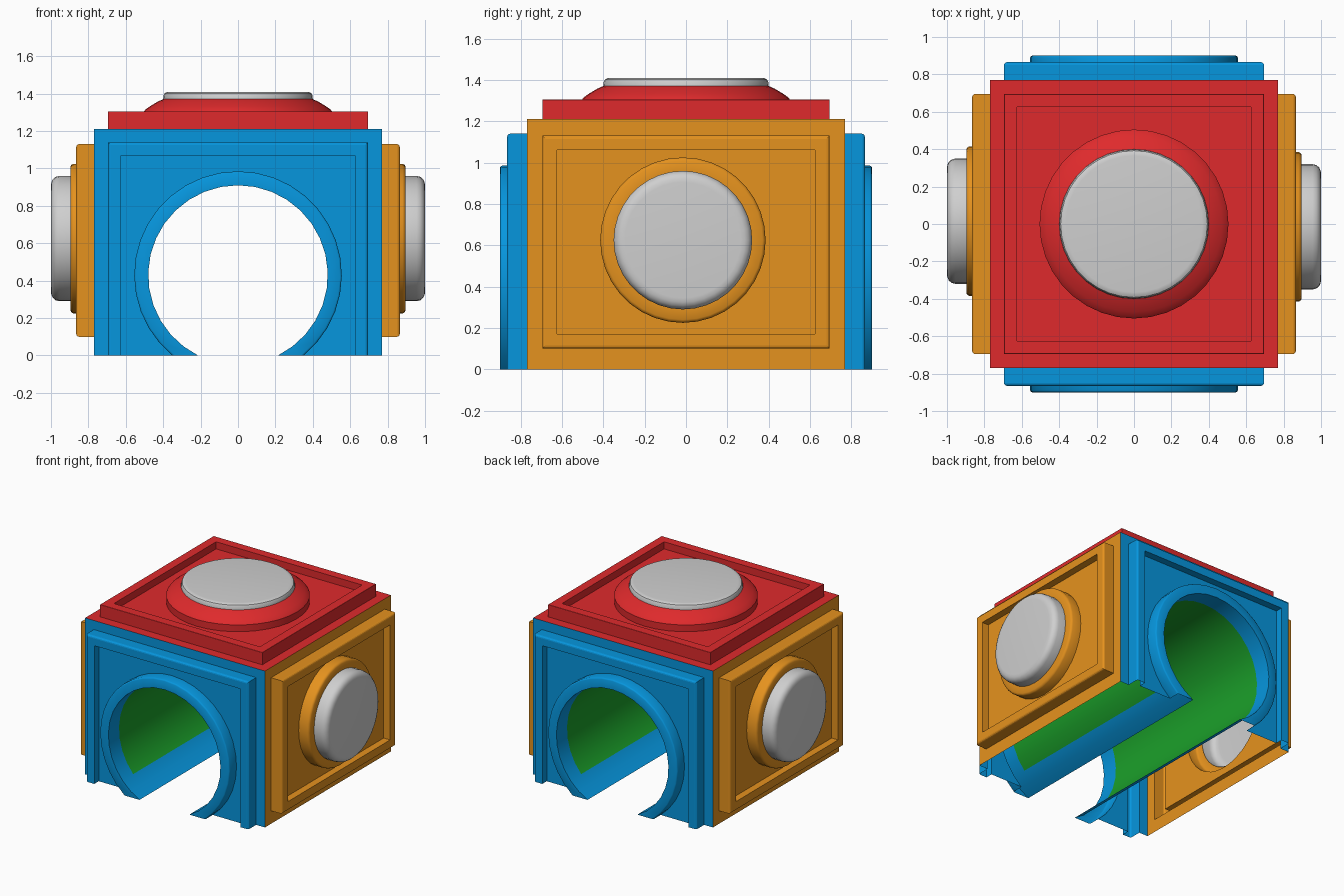
import bpy, bmesh, math
from mathutils import Matrix, Vector

if "Cube" in bpy.data.objects:
    bpy.data.objects.remove(bpy.data.objects["Cube"])

B, H = 0.77, 1.21          # body half width and height
CZ = 0.43                  # tunnel centre height
D = 0.04                   # height of the recessed panels above the body


def material(name, rgb):
    m = bpy.data.materials.new(name)
    lin = [(c / 255 / 12.92 if c < 11 else ((c / 255 + 0.055) / 1.055) ** 2.4) for c in rgb]
    m.diffuse_color = (*lin, 1)
    m.use_nodes = True
    m.node_tree.nodes["Principled BSDF"].inputs["Base Color"].default_value = m.diffuse_color
    return m


BLUE = material("blue", (6, 150, 222))
ORANGE = material("orange", (229, 146, 30))
RED = material("red", (223, 42, 44))
GREY = material("light_grey", (207, 207, 207))
GREEN = material("green", (27, 160, 42))


# local (u, v, height) -> world placement of each side
def side_matrix(u, v, h, origin):
    m = Matrix((u, v, h)).transposed().to_4x4()
    m.translation = Vector(origin)
    return m


FRONT = side_matrix((1, 0, 0), (0, 0, 1), (0, -1, 0), (0, -B, 0))
RIGHT = side_matrix((0, 1, 0), (0, 0, 1), (1, 0, 0), (B, 0, 0))
TOP = side_matrix((1, 0, 0), (0, 1, 0), (0, 0, 1), (0, 0, H))
TURN = Matrix.Rotation(math.pi, 4, 'Z')


def rect(w, v0, v1):
    return [(w, v0), (w, v1), (-w, v1), (-w, v0)]


def circle(r, u, v, n=36):
    return [(u + r * math.cos(2 * math.pi * i / n), v + r * math.sin(2 * math.pi * i / n)) for i in range(n)]


def arch(r, n=28):
    a = math.asin(-CZ / r)
    step = (math.pi - 2 * a) / n
    return [(r * math.cos(a + i * step), CZ + r * math.sin(a + i * step)) for i in range(n + 1)]


def sweep(bm, loops, closed):
    """Join a list of (points, height) loops into a skin; return the vertex rings."""
    rings = [[bm.verts.new((u, v, h)) for u, v in pts] for pts, h in loops]
    for a, b in zip(rings, rings[1:]):
        n = len(a)
        for i in range(n if closed else n - 1):
            j = (i + 1) % n
            bm.faces.new((a[i], a[j], b[j], b[i]))
    return rings


def finish(bm, name, mats, matrix, smooth=True):
    me = bpy.data.meshes.new(name)
    bm.transform(matrix)
    bm.to_mesh(me)
    bm.free()
    for m in mats:
        me.materials.append(m)
    if smooth:
        me.shade_smooth()
        me.set_sharp_from_angle(angle=math.radians(35))
    ob = bpy.data.objects.new(name, me)
    bpy.context.collection.objects.link(ob)
    return ob


def frame_loops(w, lo, hi, outer, b, open_bottom=False):
    """Flat border, raised square frame with rounded rim, and the drop to the recess."""
    t, d = 0.07, 0.095

    def r(i):
        return rect(w - i, 0 if open_bottom else lo + i, hi - i)
    rim = [(r(b * (1 - math.cos(a))), d - b + b * math.sin(a))
           for a in (0, math.pi / 6, math.pi / 3, math.pi / 2)]
    return [(outer, 0), (r(0), 0)] + rim + [(r(t), d), (r(t), D)]


def hole_panel(name, mat, matrix, loops, hole):
    """Framed wall with a round hole in its recessed panel."""
    bm = bmesh.new()
    last = sweep(bm, loops, True)[-1]
    ring = [bm.verts.new((u, v, D)) for u, v in hole]
    edges = []
    for r in (last, ring):
        for i in range(len(r)):
            p, q = r[i], r[(i + 1) % len(r)]
            edges.append(bm.edges.get((p, q)) or bm.edges.new((p, q)))
    bmesh.ops.triangle_fill(bm, use_beauty=True, edges=edges, normal=(0, 0, 1))
    return finish(bm, name, [mat], matrix, False)


def lathe(name, mat, matrix, profile, u, v, cap=False):
    bm = bmesh.new()
    rings = sweep(bm, [(circle(r, u, v), h) for r, h in profile], True)
    if cap:
        bm.faces.new(rings[-1])
    return finish(bm, name, [mat], matrix)


# front and back walls with arch opening
for label, turn in (("front", Matrix()), ("back", TURN)):
    M = turn @ FRONT
    bm = bmesh.new()
    last = sweep(bm, frame_loops(0.695, 0, 1.14, rect(B, 0, H), 0.015, True), False)[-1]
    edge = [bm.verts.new((u, v, D)) for u, v in arch(0.555)]
    # recessed panel, one strip fan on each side of the centre line
    half = len(edge) // 2
    top = bm.verts.new((0, last[1].co.y, D))
    for pts in ([last[0], last[1], top] + edge[half::-1],
                [top, last[2], last[3]] + edge[:half - 1:-1]):
        face = bm.faces.new(pts)
        face.normal_update()
        bmesh.ops.triangulate(bm, faces=[face])
    finish(bm, label + "_wall", [BLUE], M, False)
    # raised arch trim
    bm = bmesh.new()
    sweep(bm, [(arch(0.555), D), (arch(0.555), 0.12), (arch(0.552), 0.126), (arch(0.545), 0.13),
               (arch(0.48), 0.13), (arch(0.48), 0)], False)
    finish(bm, label + "_arch_trim", [BLUE], M)

# tunnel lining: green with blue strips along the bottom edges
bm = bmesh.new()
sweep(bm, [(arch(0.48), 0), (arch(0.48), -2 * B)], False)
for f in bm.faces:
    f.material_index = 1 if f.calc_center_median().y < 0.11 else 0
finish(bm, "tunnel", [GREEN, BLUE], FRONT)

# side walls with ring and round button
SU, SV = -0.015, 0.625
for label, turn in (("right", Matrix()), ("left", TURN)):
    M = turn @ RIGHT
    hole_panel(label + "_wall", ORANGE, M,
               frame_loops(0.695, 0.10, 1.13, rect(B, 0, H), 0.015), circle(0.40, SU, SV))
    lathe(label + "_ring", ORANGE, M,
          [(0.40, D), (0.40, 0.11), (0.395, 0.12), (0.385, 0.126), (0.335, 0.126)], SU, SV)
    lathe(label + "_button", GREY, M,
          [(0.335, 0.12), (0.335, 0.185), (0.33, 0.205), (0.317, 0.22), (0.30, 0.228), (0.28, 0.23)],
          SU, SV, True)

# roof with sloped ring and round button
hole_panel("roof", RED, TOP,
           frame_loops(0.695, -0.695, 0.695, rect(B, -B, B), 0.003), circle(0.505, 0, 0))
lathe("roof_ring", RED, TOP,
      [(0.505, D), (0.505, 0.092), (0.495, 0.105), (0.47, 0.123), (0.43, 0.147), (0.40, 0.16)], 0, 0)
lathe("roof_button", GREY, TOP,
      [(0.40, 0.16), (0.398, 0.18), (0.392, 0.192), (0.38, 0.198), (0.365, 0.2)], 0, 0, True)
